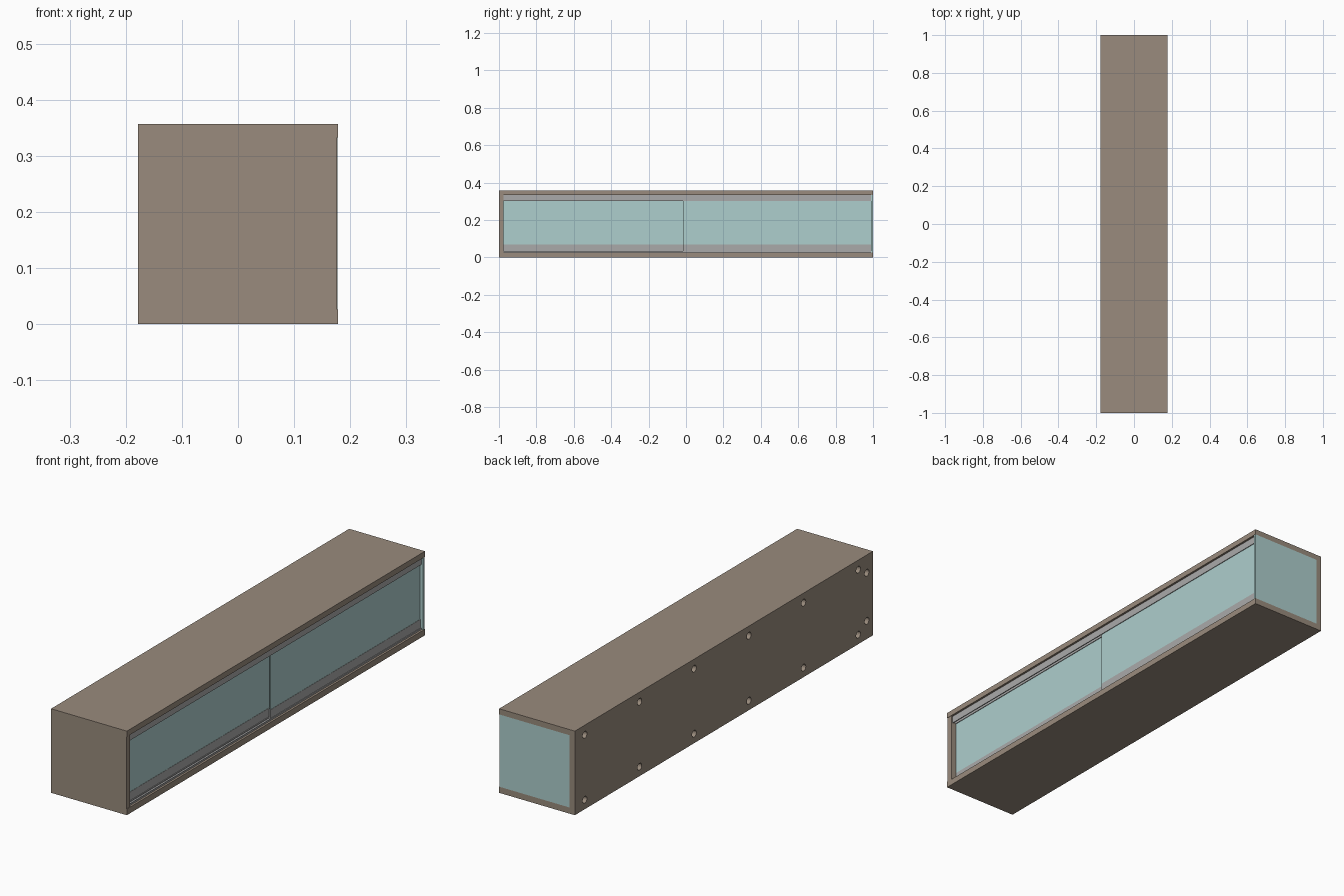
import bpy
import math
from mathutils import Vector

if "Cube" in bpy.data.objects:
    bpy.data.objects.remove(bpy.data.objects["Cube"], do_unlink=True)


def material(name, rgb):
    m = bpy.data.materials.new(name)
    m.use_nodes = True
    m.diffuse_color = (*rgb, 1)
    m.node_tree.nodes["Principled BSDF"].inputs["Base Color"].default_value = (*rgb, 1)
    return m


wood = material("taupe wood", (0.32, 0.26, 0.205))
glass = material("pale teal glass", (0.42, 0.62, 0.61))
metal = material("grey aluminium", (0.40, 0.40, 0.40))


def box(name, x, y, z, mat):
    """Box from (min, max) pairs."""
    bpy.ops.mesh.primitive_cube_add(size=1)
    ob = bpy.context.object
    ob.name = name
    lo, hi = Vector((x[0], y[0], z[0])), Vector((x[1], y[1], z[1]))
    for v in ob.data.vertices:
        v.co = [(lo[i] + hi[i]) / 2 + v.co[i] * (hi[i] - lo[i]) for i in range(3)]
    ob.data.materials.append(mat)
    return ob


W, H = 0.178, 0.357      # half width, full height
T = 0.025                # board thickness
LOW, HIGH = 0.026, 0.333  # inner faces of the slabs
BACK = -W + T            # inner face of the long wall
FRONT = -1 + T           # inner face of the end panel
PANE = 0.99              # inner face of the glass end

# Carcass
box("bottom_slab", (-W, W), (-1, 1), (0, LOW), wood)
box("top_slab", (-W, W), (-1, 1), (HIGH, H), wood)
box("front_end_panel", (-W, W - 0.002), (-1, FRONT), (LOW, HIGH), wood)
wall = box("long_wall", (-W, BACK), (FRONT, 1), (LOW, HIGH), wood)
box("back_end_glass", (BACK, W - 0.001), (PANE, 1), (LOW, HIGH), glass)

# Screw holes through the long wall
holes = [(0.933 - 0.367 * i, z) for i in range(6) for z in (0.04, 0.316)]
holes += [(-0.959, z) for z in (0.077, 0.281)]
cutters = []
for y, z in holes:
    bpy.ops.mesh.primitive_cylinder_add(
        vertices=20, radius=0.0145, depth=0.1,
        location=(-W + T / 2, y, z), rotation=(0, math.pi / 2, 0))
    cutters.append(bpy.context.object)
bpy.ops.object.select_all(action="DESELECT")
for c in cutters:
    c.select_set(True)
bpy.context.view_layer.objects.active = cutters[0]
bpy.ops.object.join()
cutter = bpy.context.object
cutter.name = "hole_cutter"
cutter.data.materials.append(wood)
cutter.hide_render = True
cutter.display_type = "WIRE"
mod = wall.modifiers.new("holes", "BOOLEAN")
mod.operation = "DIFFERENCE"
mod.solver = "EXACT"
mod.object = cutter
bpy.context.view_layer.objects.active = wall
bpy.ops.object.modifier_apply(modifier=mod.name)
bpy.data.objects.remove(cutter, do_unlink=True)

# Sliding door tracks: a base with three lips each
RUN = (FRONT, PANE)
LIPS = (0.138, 0.152, 0.166)
for name, base, lip in (("bottom", (LOW, 0.029), (0.029, 0.033)),
                        ("top", (0.330, HIGH), (0.302, 0.330))):
    box(name + "_track_base", (0.138, 0.169), RUN, base, metal)
    for i, x in enumerate(LIPS):
        box(f"{name}_track_lip_{i + 1}", (x, x + 0.003), RUN, lip, metal)

# Two overlapping glass doors with metal lower rails
for name, x, y in (("rear_door", 0.143, (FRONT, 0.02)),
                   ("front_door", 0.157, (-0.015, PANE))):
    box(name + "_glass", (x + 0.001, x + 0.006), y, (0.066, 0.325), glass)
    box(name + "_rail", (x, x + 0.007), y, (0.030, 0.068), metal)
